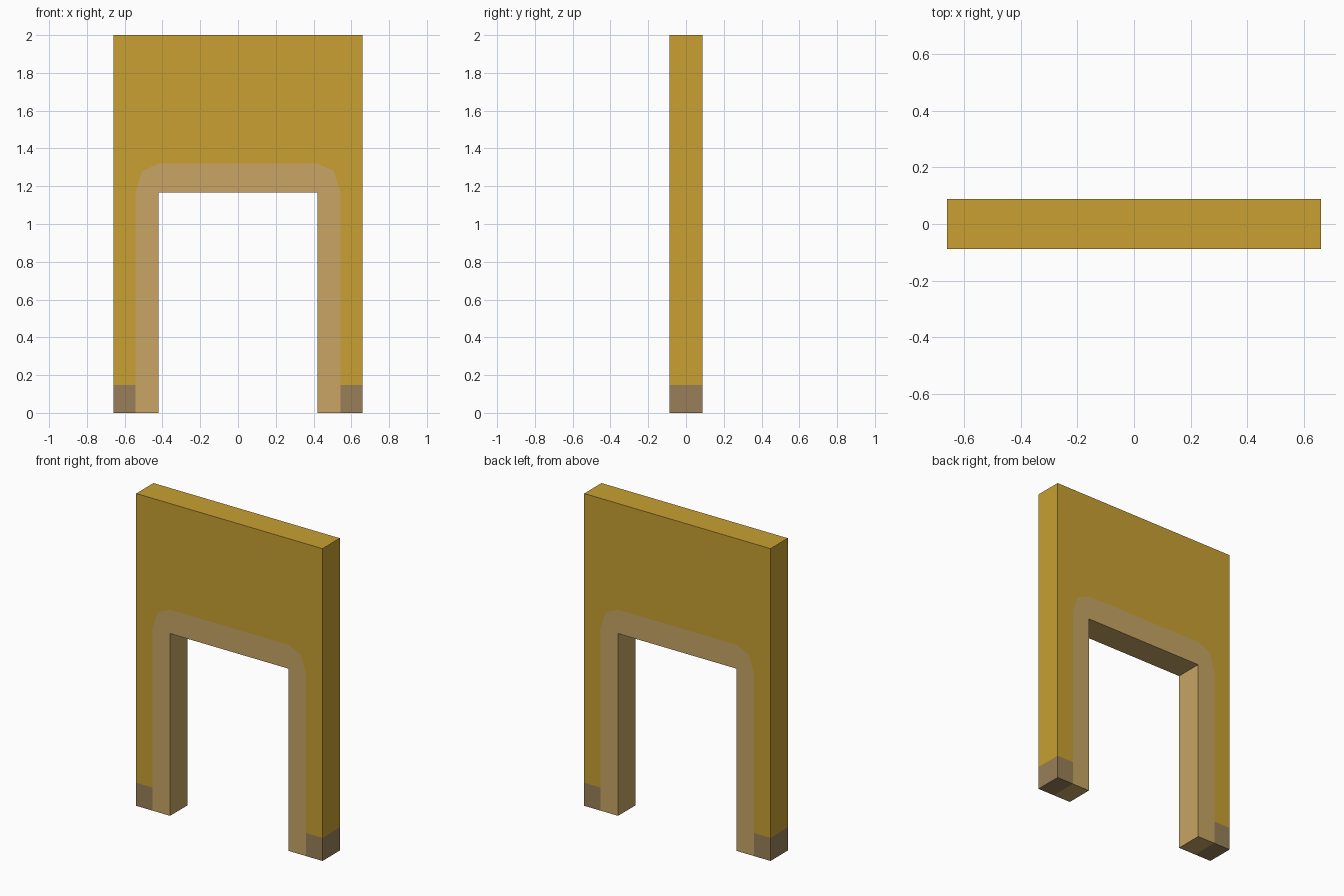
import bpy

if "Cube" in bpy.data.objects:
    bpy.data.objects.remove(bpy.data.objects["Cube"])

W, H, D = 0.66, 2.0, 0.0875      # half width, height, half depth
DOOR, TOP = 0.42, 1.167          # opening half width and height
TRIM, BASE = 0.543, 0.148        # trim outer edge, base board height
ARCH = [(DOOR, 1.32), (0.508, 1.28), (TRIM, TOP)]   # chamfered trim corner


def srgb(r, g, b):
    return tuple(((c / 255 + 0.055) / 1.055) ** 2.4 for c in (r, g, b)) + (1,)


def panel(name, profile, sides, color):
    """Right half of a flush panel (clockwise x,z profile), mirrored in x.
    Only the listed profile edges get side walls; the rest are joints."""
    n = len(profile)
    verts = [(x, y, z) for y in (-D, D) for x, z in profile]
    faces = [list(range(n))[::-1], list(range(n, 2 * n))]
    for i in sides:
        j = (i + 1) % n
        faces.append([i, j, n + j, n + i])
    mesh = bpy.data.meshes.new(name)
    mesh.from_pydata(verts, [], faces)
    obj = bpy.data.objects.new(name, mesh)
    bpy.context.collection.objects.link(obj)
    mat = bpy.data.materials.new(name + "_color")
    mat.diffuse_color = color
    mat.use_nodes = True
    mat.node_tree.nodes["Principled BSDF"].inputs["Base Color"].default_value = mat.diffuse_color
    mesh.materials.append(mat)
    obj.modifiers.new("Mirror", "MIRROR")
    return obj


# Wall around the doorway
panel("wall", [(0, H), (W, H), (W, BASE), (TRIM, BASE)] + ARCH[::-1] + [(0, 1.32)],
      [0, 1], srgb(200, 160, 50))

# Door trim lining the opening
panel("door_trim", [(0, 1.32)] + ARCH + [(TRIM, 0), (DOOR, 0), (DOOR, TOP), (0, TOP)],
      [4, 5, 6], srgb(200, 165, 101))

# Base boards at the foot of each side
panel("base_board", [(TRIM, 0), (TRIM, BASE), (W, BASE), (W, 0)],
      [2, 3], srgb(152, 128, 88))
